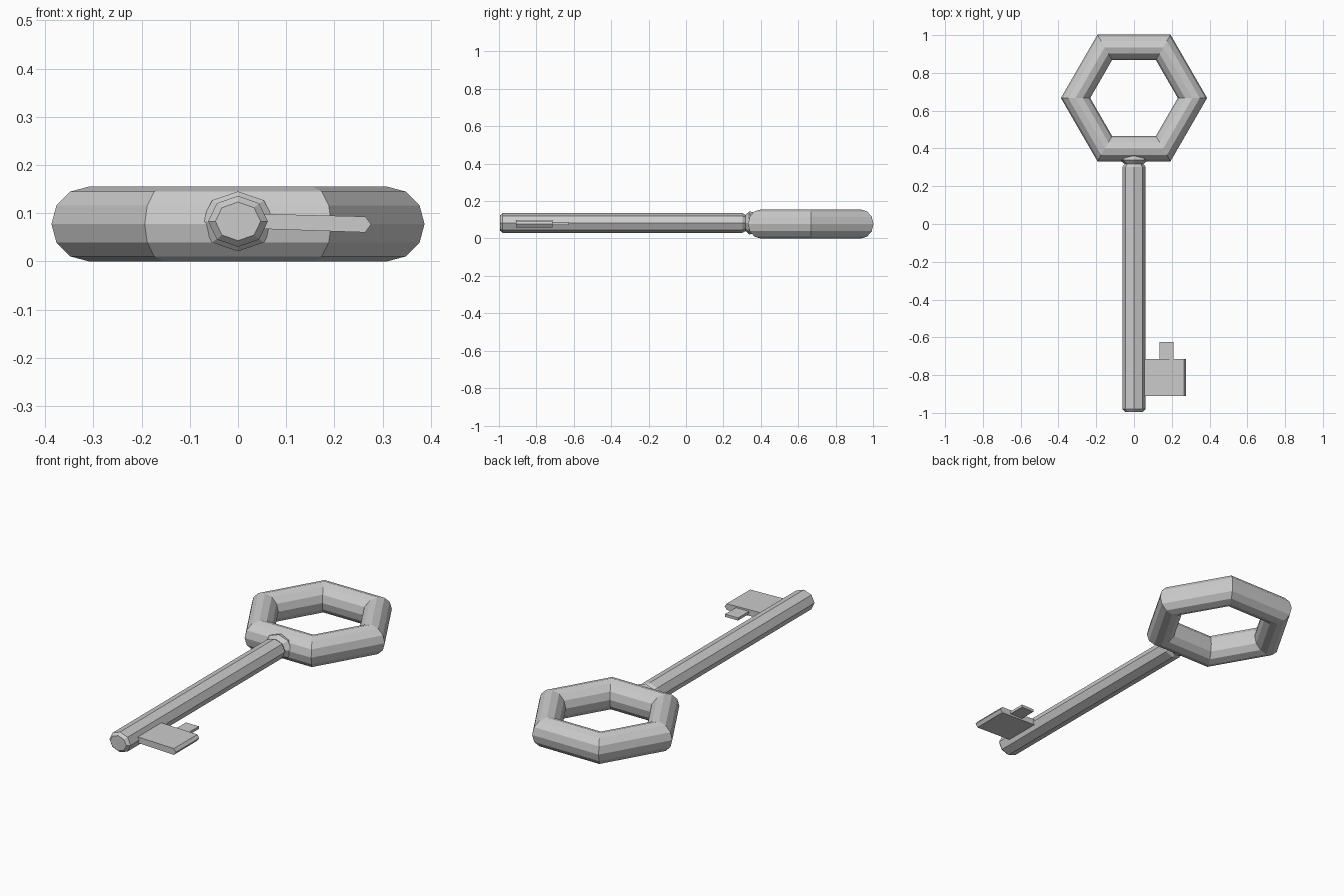
import bpy, bmesh
from math import cos, sin, pi

if "Cube" in bpy.data.objects:
    bpy.data.objects.remove(bpy.data.objects["Cube"])


def finish(name, bm):
    bmesh.ops.recalc_face_normals(bm, faces=bm.faces)
    mesh = bpy.data.meshes.new(name)
    bm.to_mesh(mesh)
    bm.free()
    obj = bpy.data.objects.new(name, mesh)
    bpy.context.collection.objects.link(obj)
    return obj


def loft(name, sections):
    """Skin a list of equal-length vertex loops and cap both ends."""
    bm = bmesh.new()
    loops = [[bm.verts.new(p) for p in s] for s in sections]
    n = len(loops[0])
    for a, b in zip(loops, loops[1:]):
        for i in range(n):
            j = (i + 1) % n
            bm.faces.new((a[i], a[j], b[j], b[i]))
    bm.faces.new(loops[0])
    bm.faces.new(loops[-1])
    return finish(name, bm)


def octagon(y, rx, rz, zc=0.083):
    return [(rx * cos(i * pi / 4), y, zc + rz * sin(i * pi / 4)) for i in range(8)]


# Hexagonal handle ring with a twelve-sided tube
bpy.ops.mesh.primitive_torus_add(major_segments=6, minor_segments=12,
                                 major_radius=0.3095, minor_radius=0.0775,
                                 location=(0, 0.667, 0.0775))
bpy.context.object.name = "handle_ring"

# Eight-sided shaft: bevelled tip, narrow neck, flared collar into the ring
loft("shaft", [octagon(y, rx, rz) for y, rx, rz in (
    (-0.995, 0.047, 0.040), (-0.98, 0.062, 0.053), (0.302, 0.062, 0.053),
    (0.318, 0.050, 0.043), (0.338, 0.076, 0.062), (0.37, 0.076, 0.055))])

# Flat bit plate with a pointed outer edge
plate = [(0.03, 0.099), (0.264, 0.093), (0.276, 0.077), (0.264, 0.060), (0.03, 0.068)]
loft("bit_plate", [[(x, y, z) for x, z in plate] for y in (-0.91, -0.715)])

# Thin tooth projecting from the plate toward the handle
tooth = [(0.135, 0.073), (0.21, 0.073), (0.21, 0.087), (0.135, 0.087)]
loft("bit_tooth", [[(x, y, z) for x, z in tooth] for y in (-0.73, -0.625)])
